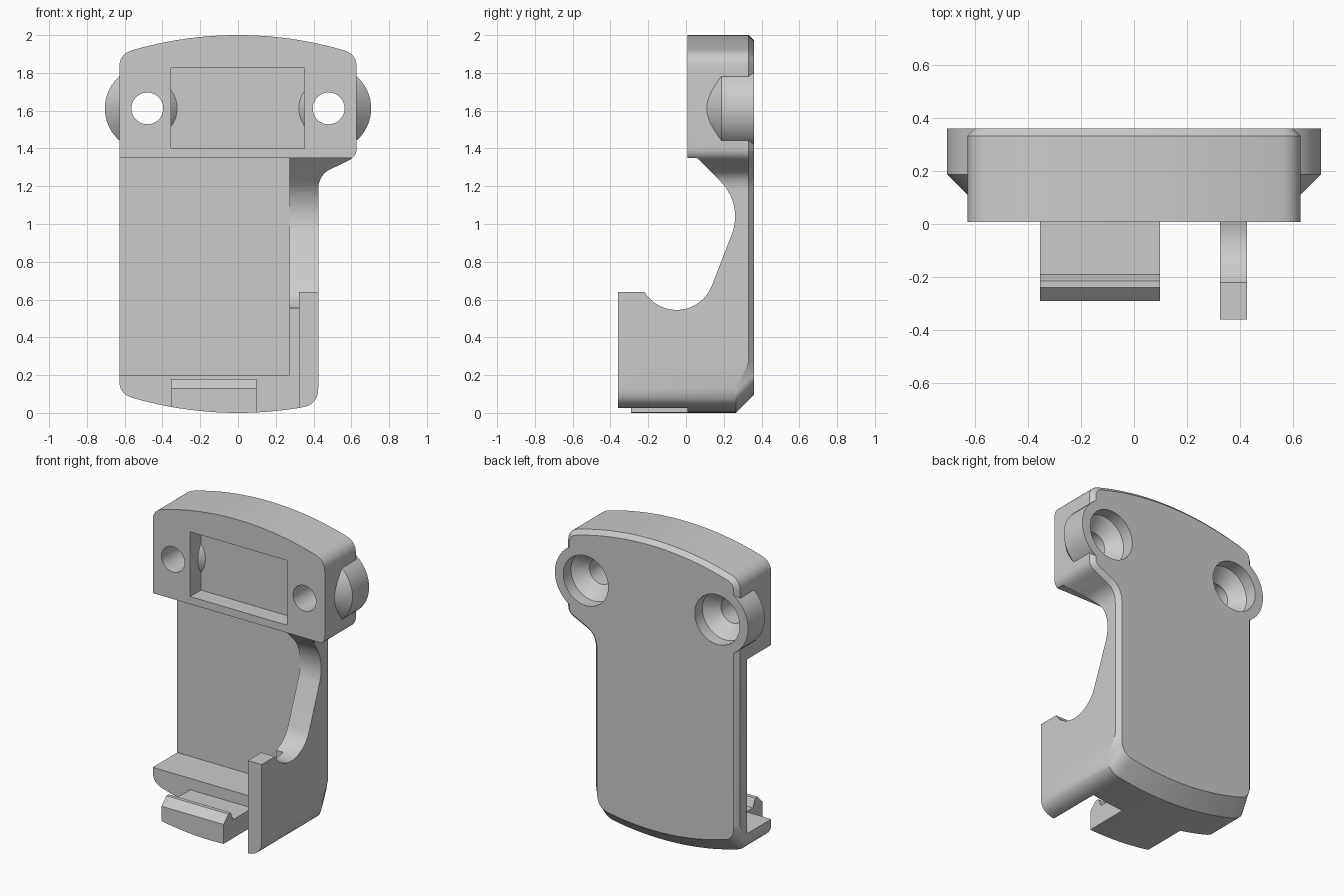
import bpy, bmesh, math
from mathutils import Vector

if "Cube" in bpy.data.objects:
    bpy.data.objects.remove(bpy.data.objects["Cube"])

BACK, FRONT, HEAD_Y = 0.36, -0.36, 0.008
W, R = 0.628, 0.425  # half width of the head, right edge of the lower body
grey = bpy.data.materials.new("plain grey")
grey.diffuse_color = (0.6, 0.6, 0.6, 1)
grey.use_nodes = True
grey.node_tree.nodes["Principled BSDF"].inputs["Base Color"].default_value = grey.diffuse_color


def loft(name, rings):
    """Closed solid through rings of equal point count."""
    bm = bmesh.new()
    vr = [[bm.verts.new(p) for p in r] for r in rings]
    n = len(rings[0])
    for a, b in zip(vr, vr[1:]):
        for i in range(n):
            j = (i + 1) % n
            bm.faces.new((a[i], a[j], b[j], b[i]))
    bm.faces.new(vr[0])
    bm.faces.new(vr[-1])
    bmesh.ops.recalc_face_normals(bm, faces=bm.faces)
    me = bpy.data.meshes.new(name)
    bm.to_mesh(me)
    bm.free()
    ob = bpy.data.objects.new(name, me)
    bpy.context.collection.objects.link(ob)
    return ob


def box(name, x0, x1, y0, y1, z0, z1):
    return loft(name, [[(x, y0, z0), (x, y1, z0), (x, y1, z1), (x, y0, z1)] for x in (x0, x1)])


def side_prism(name, pts, x0, x1):
    return loft(name, [[(x, y, z) for y, z in pts] for x in (x0, x1)])


def turned(name, cx, cz, stations, n=64):
    """Round part along y from (y, radius) stations."""
    return loft(name, [[(cx + r * math.cos(2 * math.pi * i / n), y, cz + r * math.sin(2 * math.pi * i / n))
                        for i in range(n)] for y, r in stations])


def boolean(ob, tool, op):
    m = ob.modifiers.new("cut", 'BOOLEAN')
    m.operation, m.object, m.solver = op, tool, 'EXACT'
    bpy.context.view_layer.objects.active = ob
    bpy.ops.object.modifier_apply(modifier=m.name)
    bpy.data.objects.remove(tool)


def bez(a, b, c, n=8):
    a, b, c = Vector(a), Vector(b), Vector(c)
    return [tuple(a * (1 - t) ** 2 + b * 2 * t * (1 - t) + c * t * t) for t in (i / n for i in range(n + 1))]


def circ(cy, cz, r, a0, a1, n=16):
    return [(cy + r * math.cos(math.radians(a0 + (a1 - a0) * i / n)),
             cz + r * math.sin(math.radians(a0 + (a1 - a0) * i / n))) for i in range(n + 1)]


def sag(x):
    return 2 - math.sqrt(4 - x * x)


# Outline seen from the front, counter-clockwise: bottom edge first, then the rest
lower = bez((-W, 0.17), (-W, 0.1), (-0.56, sag(0.56)))
lower += [(x, sag(x)) for x in [-0.56 + 0.89 * i / 20 for i in range(1, 20)]]
lower += bez((0.33, sag(0.33)), (R, 0.04), (R, 0.13))
upper = [(R, 0.27)] + bez((R, 1.18), (R, 1.26), (0.49, 1.29))
upper += bez((0.58, 1.333), (W, 1.355), (W, 1.40), 5)
corner = bez((W, 1.83), (W, 1.90), (0.56, 2 - sag(0.56)))
arc = [(x, 2 - sag(x)) for x in [0.56 - 1.12 * i / 24 for i in range(1, 24)]]
upper += corner + arc + [(-x, z) for x, z in reversed(corner)] + [(-W, 0.28)]
outline = lower + upper

# Back edge chamfer: narrow on the sides and top, wide along the bottom
mid, back = [], []
for i, (x, z) in enumerate(outline):
    if i < len(lower):
        mid.append((x, BACK - 0.095, z))
        back.append((-W + 0.028 + (x + W) * (W + R - 0.056) / (W + R), BACK, z + 0.095))
    else:
        p, q = Vector(outline[i - 1]), Vector(outline[(i + 1) % len(outline)])
        t = (q - p).normalized()
        mid.append((x, BACK - 0.028, z))
        back.append((x - 0.028 * t.y, BACK, z + 0.028 * t.x))
body = loft("holder_body", [[(x, FRONT, z) for x, z in outline], mid, back])
bm = bmesh.new()
bm.from_mesh(body.data)
bmesh.ops.triangulate(bm, faces=[f for f in bm.faces if len(f.verts) == 4])
bm.to_mesh(body.data)
bm.free()

# Clear the space in front, leaving the bottom clip and the side prong
hook = [(-1, -1), (-0.29, -1), (-0.29, 0.13), (-0.24, 0.18), (-0.215, 0.18), (-0.19, 0.125),
        (HEAD_Y, 0.125), (HEAD_Y, 3), (-1, 3)]
boolean(body, box("clear_left", -1, -0.355, -1, HEAD_Y, -1, 3), 'DIFFERENCE')
boolean(body, side_prism("clear_clip", hook, -0.36, 0.1), 'DIFFERENCE')
boolean(body, box("clear_gap", 0.098, 0.324, -1, HEAD_Y, -1, 3), 'DIFFERENCE')
boolean(body, box("clear_head", 0.3, 1, -1, HEAD_Y, 1.2, 3), 'DIFFERENCE')

# Main pocket, open on the left
boolean(body, box("pocket", -1, 0.272, -0.1, 0.263, 0.2, 1.35), 'DIFFERENCE')

# Curved finger scoop through the right wall
scoop = [(-1, 0.64)] + circ(-0.05, 0.745, 0.2, 211.7, 338.2) + circ(0.0, 1.04, 0.26, -21.8, 45)
scoop += [(0.058, 1.35), (-1, 1.35)]
boolean(body, side_prism("scoop", scoop, 0.25, 1), 'DIFFERENCE')

# Front window recess
boolean(body, box("window", -0.355, 0.352, -0.2, 0.12, 1.40, 1.827), 'DIFFERENCE')

# Round screw ears with conical undersides, then countersunk holes
for s in (-1, 1):
    boolean(body, turned("ear", s * 0.48, 1.612, [(0.035, 0.073), (0.187, 0.225), (BACK, 0.225)]), 'UNION')
for s in (-1, 1):
    boolean(body, turned("screw_bore", s * 0.48, 1.612, [(0.2, 0.084), (0.28, 0.164), (0.5, 0.164)]), 'DIFFERENCE')
    boolean(body, turned("screw_hole", s * 0.48, 1.612, [(-0.2, 0.084), (0.25, 0.084)]), 'DIFFERENCE')

body.data.materials.clear()
body.data.materials.append(grey)
for p in body.data.polygons:
    p.material_index = 0
bpy.ops.object.select_all(action='DESELECT')
body.select_set(True)
bpy.context.view_layer.objects.active = body
bpy.ops.object.shade_smooth_by_angle(angle=math.radians(30))
